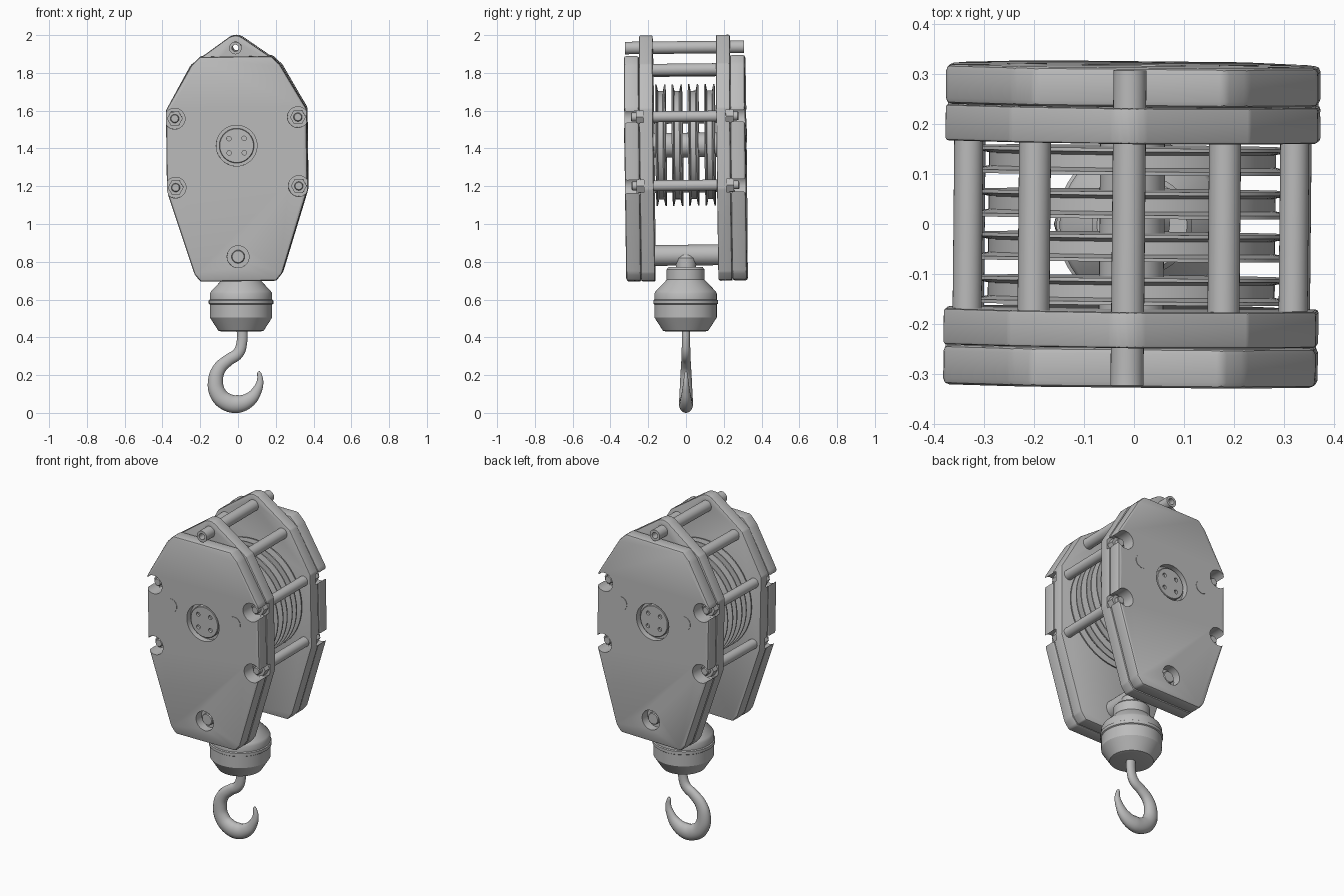
import bpy, bmesh, math
from mathutils import Matrix, Vector

if "Cube" in bpy.data.objects:
    bpy.data.objects.remove(bpy.data.objects["Cube"])

steel = bpy.data.materials.new("steel_grey")
steel.diffuse_color = (0.5, 0.5, 0.5, 1)
steel.use_nodes = True
steel.node_tree.nodes["Principled BSDF"].inputs["Base Color"].default_value = steel.diffuse_color

# The pulley block hangs very slightly askew above the hook
TILT = (Matrix.Translation((-0.004, -0.002, 1.4))
        @ Matrix.Rotation(-0.010, 4, 'Z') @ Matrix.Rotation(-0.013, 4, 'Y')
        @ Matrix.Rotation(0.011, 4, 'X') @ Matrix.Translation((0, 0, -1.4)))
block_parts = []


def finish(name, bm, tilt=True):
    bmesh.ops.remove_doubles(bm, verts=bm.verts, dist=1e-5)
    bmesh.ops.recalc_face_normals(bm, faces=bm.faces)
    me = bpy.data.meshes.new(name)
    bm.to_mesh(me)
    bm.free()
    me.materials.append(steel)
    ob = bpy.data.objects.new(name, me)
    bpy.context.collection.objects.link(ob)
    if tilt:
        block_parts.append(ob)
    return ob


def lathe(name, profile, at=(0, 0, 0), along_y=True, seg=32, closed=False, tilt=True):
    """Spin (radius, height) pairs about z, then lay the axis along y if asked."""
    bm = bmesh.new()
    vs = [bm.verts.new((r, 0, h)) for r, h in profile]
    es = [bm.edges.new(p) for p in zip(vs, vs[1:])]
    if closed:
        es.append(bm.edges.new((vs[-1], vs[0])))
    bmesh.ops.spin(bm, geom=vs + es, cent=(0, 0, 0), axis=(0, 0, 1),
                   angle=2 * math.pi, steps=seg, use_merge=False)
    m = Matrix.Translation(at)
    if along_y:
        m = m @ Matrix.Rotation(-math.pi / 2, 4, 'X')
    bm.transform(m)
    return finish(name, bm, tilt)


def rod(name, x, z, r, y0, y1, seg=32, c=0.0, tilt=True):
    y0, y1 = min(y0, y1), max(y0, y1)
    prof = [(0, y0), (r - c, y0), (r, y0 + c), (r, y1 - c), (r - c, y1), (0, y1)]
    if c == 0:
        prof = [(0, y0), (r, y0), (r, y1), (0, y1)]
    return lathe(name, prof, (x, 0, z), seg=seg, tilt=tilt)


def prism(name, pts, y0, y1, bevel):
    bm = bmesh.new()
    f = bm.faces.new([bm.verts.new((x, y0, z)) for x, z in pts])
    ext = bmesh.ops.extrude_face_region(bm, geom=[f])
    bmesh.ops.translate(bm, vec=(0, y1 - y0, 0),
                        verts=[g for g in ext['geom'] if isinstance(g, bmesh.types.BMVert)])
    bmesh.ops.recalc_face_normals(bm, faces=bm.faces)
    bmesh.ops.bevel(bm, geom=bm.edges[:], offset=bevel, segments=2, profile=0.5,
                    affect='EDGES', clamp_overlap=True)
    return finish(name, bm)


def cut(ob, x, z, r, y0, y1, seg=32):
    cutter = rod("cutter", x, z, r, y0, y1, seg, tilt=False)
    cutter.hide_render = True
    mod = ob.modifiers.new("cut", 'BOOLEAN')
    mod.operation, mod.solver, mod.object = 'DIFFERENCE', 'EXACT', cutter
    bpy.context.view_layer.objects.active = ob
    bpy.ops.object.modifier_apply(modifier=mod.name)
    bpy.data.objects.remove(cutter)


# Outlines of the side plates
right = [(0.372, 1.61), (0.372, 1.18), (0.232, 0.74), (0.2, 0.7)]
lower = right + [(-x, z) for x, z in reversed(right)]
cover_outline = [(-0.235, 1.845), (-0.19, 1.89), (0.19, 1.89), (0.235, 1.845)] + lower
arc = [(0.065 * math.sin(math.radians(a)), 1.935 + 0.065 * math.cos(math.radians(a)))
       for a in range(-30, 31, 15)]
inner_outline = [(-0.24, 1.845)] + arc + [(0.24, 1.845)] + lower
bolts = [(sx * 0.326, z) for sx in (-1, 1) for z in (1.565, 1.2)]
AX = 1.418  # sheave axle height

for s, side in ((-1, "front"), (1, "back")):
    # Inner plate with lug, and thick outer cover
    inner = prism(side + "_inner_plate", inner_outline, s * 0.168, s * 0.24, 0.006)
    cover = prism(side + "_cover", cover_outline, s * 0.241, s * 0.32, 0.012)
    cut(inner, 0, 1.935, 0.03, s * 0.1, s * 0.3)
    for x, z in bolts:
        cut(inner, x, z, 0.055, s * 0.218, s * 0.4)
        cut(cover, x, z, 0.055, s * 0.2, s * 0.4)
    # Recesses for the axle caps
    cut(cover, 0, AX, 0.108, s * 0.285, s * 0.4, 48)
    cut(cover, 0, 0.83, 0.058, s * 0.27, s * 0.4)
    cap = rod(side + "_axle_cap", 0, AX, 0.092, s * 0.28, s * 0.308, 48, 0.003)
    for x in (-0.04, 0.04):
        for z in (-0.038, 0.038):
            cut(cap, x, AX + z, 0.012, s * 0.294, s * 0.35, 16)
    rod(side + "_lower_pin_end", 0, 0.83, 0.035, s * 0.26, s * 0.3, 24, 0.004)
    for x in (-0.212, 0.212):
        rod(side + "_plug", x, 1.47, 0.04, s * 0.318, s * 0.3225)
    # Nuts and stud ends in the notches
    for x, z in bolts:
        rod(side + "_nut", x, z, 0.042, s * 0.215, s * 0.258, 6)
        rod(side + "_stud_end", x, z, 0.023, s * 0.25, s * 0.285, 20, 0.004)

# Spacer rods between the plates
for x, z in bolts:
    rod("tie_rod", x, z, 0.029, -0.17, 0.17)
for x in (-0.19, 0.19):
    rod("upper_spacer", x, 1.815, 0.032, -0.17, 0.17)
rod("lower_pin", 0, 0.835, 0.055, -0.17, 0.17)
rod("sheave_axle", 0, AX, 0.065, -0.17, 0.17)

# Hollow tube through the lugs
lathe("top_tube", [(0.018, -0.315), (0.033, -0.315), (0.033, 0.315), (0.018, 0.315)],
      (0, 0, 1.935), closed=True)

# Four grooved sheaves
for y in (-0.13, -0.043, 0.043, 0.13):
    w = 0.027
    lathe("sheave", [(0, -w), (0.322, -w), (0.322, -w + 0.007), (0.287, -0.013),
                     (0.287, 0.013), (0.322, w - 0.007), (0.322, w), (0, w)],
          (0, y, AX), seg=64)

for ob in block_parts:
    ob.data.transform(TILT)

# Swivel housing with its stem around the lower pin
lathe("swivel_housing",
      [(0, 0.43), (0.1, 0.43), (0.12, 0.435), (0.165, 0.505), (0.165, 0.574), (0.171, 0.578),
       (0.171, 0.596), (0.165, 0.6), (0.165, 0.632), (0.158, 0.645), (0.1, 0.705),
       (0.1, 0.76), (0.09, 0.772), (0, 0.772)],
      (0.016, -0.002, 0), along_y=False, seg=48, tilt=False)
lathe("swivel_stem", [(0, 0.76), (0.054, 0.76), (0.054, 0.82), (0.042, 0.837), (0, 0.837)],
      (0.018, 0, 0), along_y=False, tilt=False)

# Hook: tapered tube along a smooth path of (x, z, radius)
path = [(0.02, 0.46, 0.028), (0.02, 0.37, 0.028), (0, 0.315, 0.03), (-0.05, 0.28, 0.031),
        (-0.098, 0.235, 0.035), (-0.119, 0.17, 0.04), (-0.105, 0.1, 0.044),
        (-0.06, 0.058, 0.047), (0, 0.047, 0.047), (0.06, 0.07, 0.038), (0.1, 0.118, 0.026),
        (0.117, 0.17, 0.017), (0.112, 0.21, 0.011), (0.11, 0.22, 0.005)]
cu = bpy.data.curves.new("hook", 'CURVE')
cu.dimensions = '3D'
cu.bevel_depth, cu.bevel_resolution = 1.0, 5
cu.resolution_u, cu.use_fill_caps = 6, True
sp = cu.splines.new('BEZIER')
sp.bezier_points.add(len(path) - 1)
for p, (x, z, r) in zip(sp.bezier_points, path):
    p.co, p.radius = Vector((x, 0, z)), r
    p.handle_left_type = p.handle_right_type = 'AUTO'
cu.materials.append(steel)
hook = bpy.data.objects.new("hook", cu)
hook.scale.y = 0.8
bpy.context.collection.objects.link(hook)
bpy.ops.object.select_all(action='DESELECT')
hook.select_set(True)
bpy.context.view_layer.objects.active = hook
bpy.ops.object.convert(target='MESH')

# Smooth shading with sharp edges kept
bpy.ops.object.select_all(action='SELECT')
bpy.ops.object.shade_smooth_by_angle(angle=math.radians(32))
